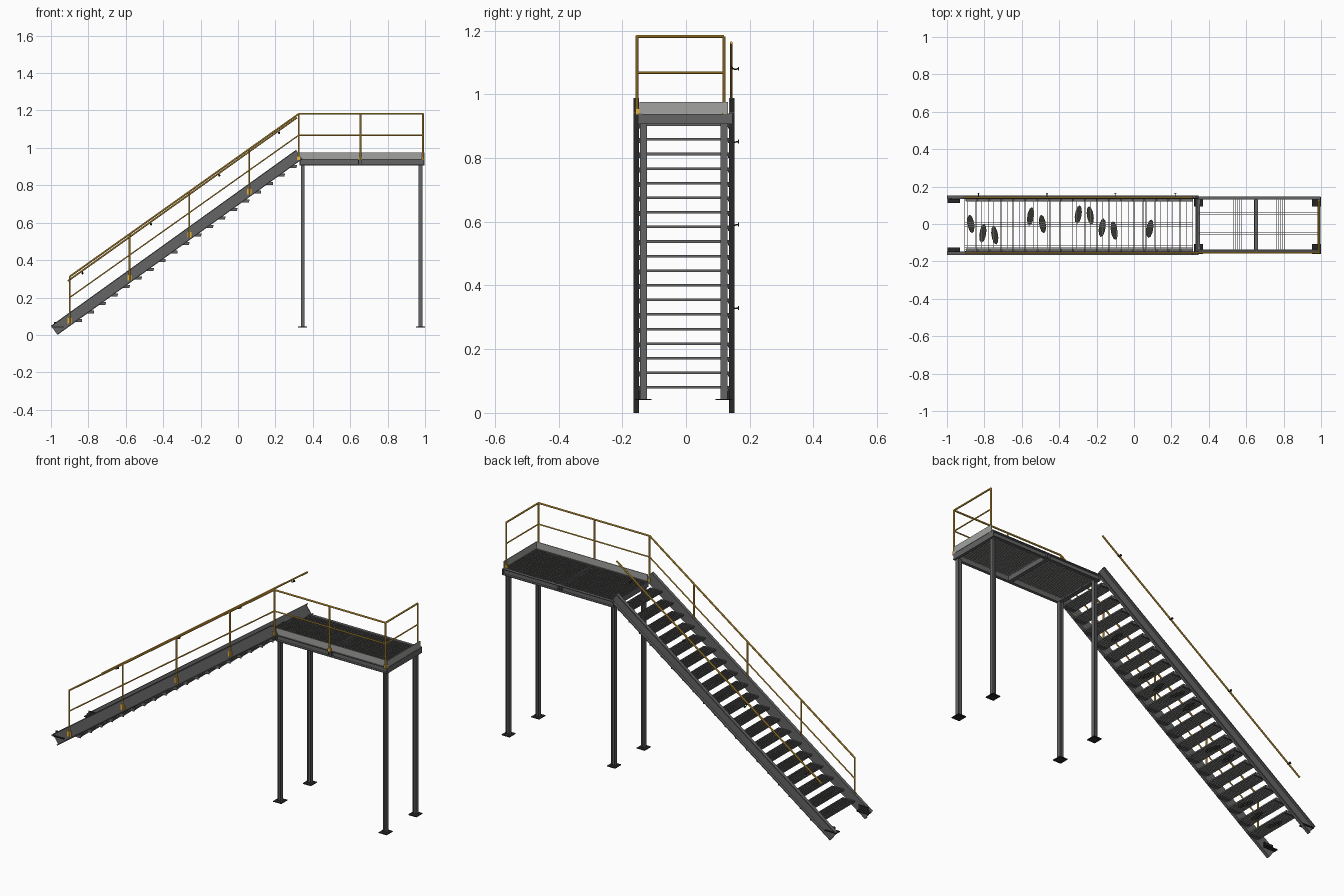
import bpy, bmesh, math
from mathutils import Matrix, Vector

if "Cube" in bpy.data.objects:
    bpy.data.objects.remove(bpy.data.objects["Cube"])


def material(name, rgb):
    m = bpy.data.materials.new(name)
    m.use_nodes = True
    m.diffuse_color = (*rgb, 1)
    m.node_tree.nodes["Principled BSDF"].inputs["Base Color"].default_value = (*rgb, 1)
    return m


STEEL = material("grey steel", (0.125, 0.13, 0.125))
LIGHT = material("light grey steel", (0.36, 0.37, 0.35))
GRATE = material("grating grey", (0.19, 0.19, 0.185))
PATCH = material("dark patch", (0.035, 0.035, 0.03))
BLACK = material("black steel", (0.02, 0.02, 0.02))
YELLOW = material("ochre yellow", (0.8, 0.45, 0.05))


def box(bm, x, y, z, frame=Matrix()):
    size = Vector((x[1] - x[0], y[1] - y[0], z[1] - z[0]))
    mid = Vector((sum(x) / 2, sum(y) / 2, sum(z) / 2))
    bmesh.ops.create_cube(bm, size=1, matrix=frame @ Matrix.Translation(mid) @ Matrix.Diagonal((*size, 1)))


def rod(bm, a, b, r=0.0047, sides=10):
    a, b = Vector(a), Vector(b)
    d = b - a
    turn = d.to_track_quat("Z", "Y").to_matrix().to_4x4()
    bmesh.ops.create_cone(bm, cap_ends=True, segments=sides, radius1=r, radius2=r, depth=d.length,
                          matrix=Matrix.Translation((a + b) / 2) @ turn)


def path(bm, points, r=0.0047):
    for a, b in zip(points, points[1:]):
        rod(bm, a, b, r)
    for p in points[1:-1]:
        bmesh.ops.create_uvsphere(bm, u_segments=10, v_segments=6, radius=r, matrix=Matrix.Translation(p))


def finish(bm, name, mat, smooth=False):
    mesh = bpy.data.meshes.new(name)
    bm.to_mesh(mesh)
    bm.free()
    mesh.materials.append(mat)
    ob = bpy.data.objects.new(name, mesh)
    bpy.context.collection.objects.link(ob)
    if smooth:
        bpy.ops.object.select_all(action="DESELECT")
        ob.select_set(True)
        bpy.context.view_layer.objects.active = ob
        bpy.ops.object.shade_smooth_by_angle()


def grating(bm, x, y, z, step=0.0105, t=0.0003):
    # thin upright bars in both directions
    nx, ny = round((x[1] - x[0]) / step), round((y[1] - y[0]) / step)
    for i in range(1, nx):
        c = x[0] + (x[1] - x[0]) * i / nx
        box(bm, (c - t, c + t), y, z)
    for i in range(1, ny):
        c = y[0] + (y[1] - y[0]) * i / ny
        box(bm, x, (c - t, c + t), z)


SLOPE = 0.718
ANGLE = math.atan(SLOPE)
FOOT_X = -0.965
INNER = (-0.148, 0.135)          # inner faces of the stringers
PITCH, RISE, STEPS = 0.0638, 0.0458, 19
FLOOR = 0.94                     # platform level
GROUND = 0.04

# Stringers: channels with the flanges pointing outwards
frame = Matrix.Translation((FOOT_X, 0, 0)) @ Matrix.Rotation(-ANGLE, 4, "Y")
length = 1.31 / math.cos(ANGLE)
for name, y0, s in (("front_stringer", INNER[0], -1), ("back_stringer", INNER[1], 1)):
    bm = bmesh.new()
    web = sorted((y0, y0 + s * 0.004))
    flange = sorted((y0, y0 + s * 0.017))
    box(bm, (0, length), web, (0, 0.06), frame)
    for z in (0, 0.055):
        box(bm, (0, length), flange, (z, z + 0.005), frame)
    finish(bm, name, STEEL)

    # Floor clip at the foot of the stringer
    bm = bmesh.new()
    box(bm, (-0.998, -0.93), sorted((y0 + s * 0.01, y0 - s * 0.022)), (GROUND, GROUND + 0.005))
    box(bm, (-0.985, -0.93), sorted((y0, y0 - s * 0.004)), (GROUND, GROUND + 0.03))
    finish(bm, name + "_floor_clip", BLACK)

# Treads: steel edge frames filled with grating, on angle clips at both ends
edges, infill, clips = bmesh.new(), bmesh.new(), bmesh.new()
for k in range(STEPS):
    x, z = -0.905 + PITCH * k, 0.076 + RISE * k
    zz = (z, z + 0.008)
    for e in (x, x + 0.07):
        box(edges, (e, e + 0.002), INNER, zz)
    for e in (INNER[0], INNER[1] - 0.003):
        box(edges, (x, x + 0.072), (e, e + 0.003), zz)
    grating(infill, (x + 0.002, x + 0.07), INNER, zz)
    for y0, s in ((INNER[0], 1), (INNER[1], -1)):
        box(clips, (x + 0.008, x + 0.07), sorted((y0, y0 + s * 0.016)), (z - 0.003, z))
        box(clips, (x + 0.008, x + 0.07), sorted((y0, y0 + s * 0.003)), (z - 0.008, z))
finish(edges, "tread_frames", STEEL)
finish(infill, "tread_grating", GRATE)
finish(clips, "tread_clips", STEEL)

# Dark leaf-shaped patches lying within some treads
bm = bmesh.new()
for k, y in ((0, 0), (1, -0.05), (2, -0.06), (5, 0.04), (6, 0), (9, 0.05), (10, 0.045), (11, -0.02), (12, -0.035), (15, -0.025)):
    spot = Matrix.Translation((-0.872 + PITCH * k, y, 0.079 + RISE * k)) @ Matrix.Rotation(0.15 * (-1) ** k, 4, "Z")
    bmesh.ops.create_cone(bm, cap_ends=True, segments=10, radius1=1, radius2=1, depth=1,
                          matrix=spot @ Matrix.Diagonal((0.018, 0.05, 0.002, 1)))
finish(bm, "tread_patches", PATCH)

# Platform frame: side channels, end channel and a boxed middle beam
PX, PY = (0.33, 0.996), (-0.152, 0.147)
bm = bmesh.new()
for y0, s in ((PY[0], 1), (PY[1], -1)):
    box(bm, PX, sorted((y0 + s * 0.012, y0 + s * 0.016)), (0.907, FLOOR))
    for z in (0.907, FLOOR - 0.004):
        box(bm, PX, sorted((y0, y0 + s * 0.016)), (z, z + 0.004))
for x in (0.33, 0.642, 0.66, 0.992):
    box(bm, (x, x + 0.004), (-0.151, 0.146), (0.907, FLOOR - 0.002))
for x in (0.335, 0.644, 0.98):
    box(bm, (x, x + 0.018 if x < 0.9 else 0.994), (-0.138, 0.133), (0.907, 0.911))
finish(bm, "platform_frame", STEEL)

bm = bmesh.new()
grating(bm, PX, (-0.138, 0.133), (FLOOR - 0.009, FLOOR - 0.001))
finish(bm, "platform_grating", GRATE)

# Toe boards on the front and far end
bm = bmesh.new()
box(bm, PX, (-0.146, -0.142), (FLOOR, 0.976))
box(bm, (0.992, 0.996), (-0.146, 0.132), (FLOOR, 0.976))
finish(bm, "toe_boards", LIGHT)

# Legs: H sections on square foot plates
legs, feet = bmesh.new(), bmesh.new()
for x in (0.346, 0.976):
    for y in (-0.134, 0.119):
        for dx in (-0.01, 0.0075):
            box(legs, (x + dx, x + dx + 0.0025), (y - 0.011, y + 0.011), (GROUND, 0.908))
        box(legs, (x - 0.008, x + 0.008), (y - 0.0015, y + 0.0015), (GROUND, 0.908))
        box(feet, (x - 0.024, x + 0.024), (y - 0.026, y + 0.026), (GROUND, GROUND + 0.004))
finish(legs, "platform_legs", STEEL)
finish(feet, "leg_foot_plates", BLACK)

# Guard rail: top and middle rails along stairs, platform front and far end
RY, EX, EY = -0.154, 0.989, 0.12
bm = bmesh.new()
for low, high, r in ((0.312, 1.182, 0.0047), (0.2, 1.068, 0.0035)):
    path(bm, [(-0.9, RY, low), (0.325, RY, high), (EX, RY, high), (EX, EY, high)], r)
for x in (-0.9, -0.58, -0.26, 0.06):
    foot = (x - FOOT_X) * SLOPE + 0.015
    rod(bm, (x, RY, foot), (x, RY, 0.312 + (x + 0.9) * 0.87 / 1.225))
    box(bm, (x - 0.011, x + 0.011), (-0.156, -0.152), (foot, foot + 0.03))
for x, y in ((0.325, RY), (0.655, RY), (EX, RY), (EX, EY)):
    rod(bm, (x, y, 0.935), (x, y, 1.182))
    box(bm, (x - 0.009, x + 0.006), (y - 0.004, y + 0.008), (0.935, 0.955))
finish(bm, "guard_rail", YELLOW, True)

# Wall handrail on the back side, with hooked brackets
HY = 0.142
bm = bmesh.new()
path(bm, [(-0.91, HY, 0.288), (0.315, HY, 1.162)])
finish(bm, "wall_handrail", YELLOW, True)

bm = bmesh.new()
for x in (-0.832, -0.465, -0.1, 0.22):
    z = 0.288 + (x + 0.91) * 0.874 / 1.225
    path(bm, [(x, HY, z - 0.003), (x, HY + 0.004, z - 0.013), (x, HY + 0.012, z - 0.016), (x, 0.163, z - 0.014)], 0.0022)
    rod(bm, (x, 0.163, z - 0.014), (x, 0.166, z - 0.014), 0.006, 12)
finish(bm, "handrail_brackets", BLACK, True)
